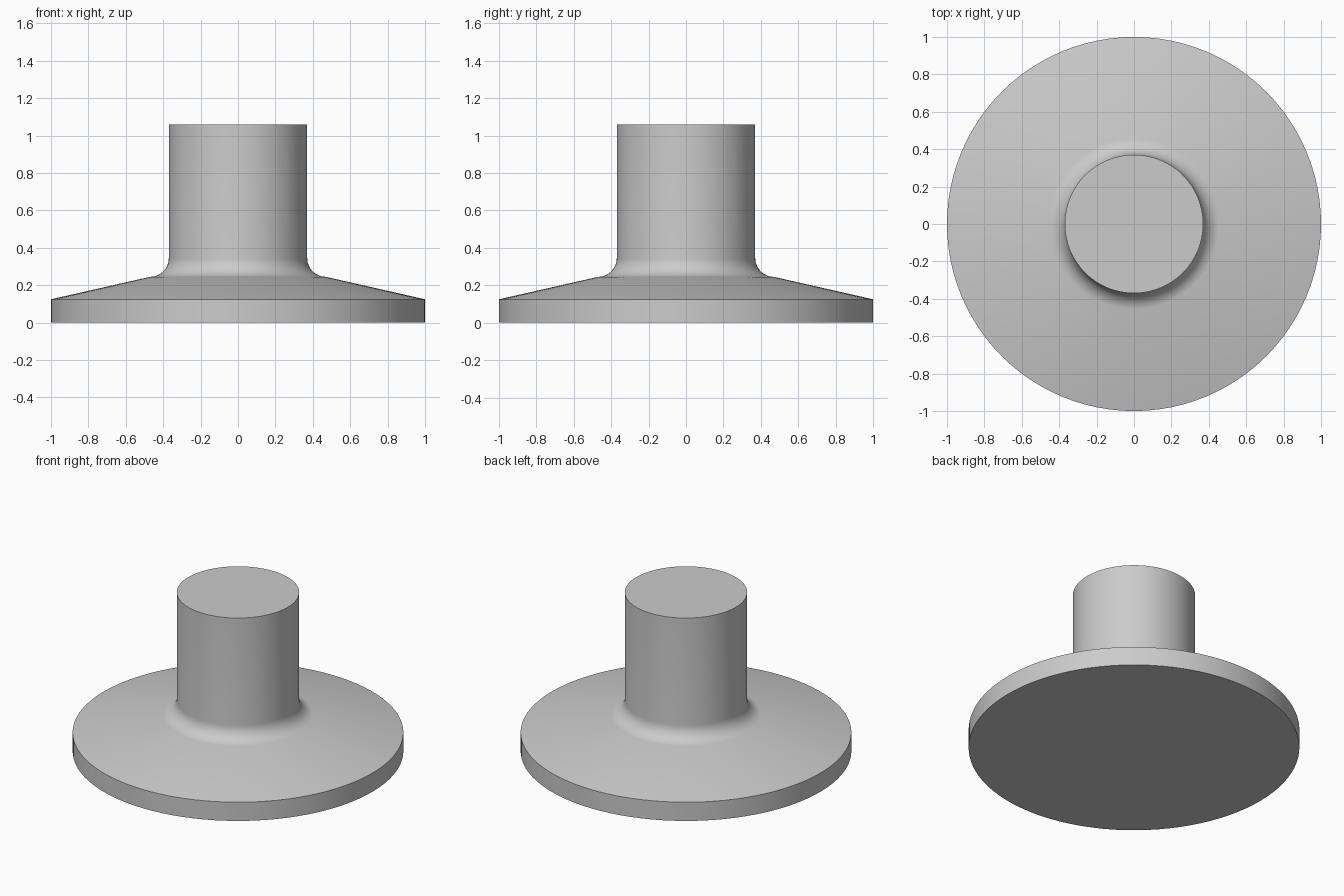
import bpy
import bmesh
from math import cos, sin, pi, radians
from mathutils import Matrix, Vector

cube = bpy.data.objects.get("Cube")
if cube:
    bpy.data.objects.remove(cube, do_unlink=True)

SEGMENTS = 96
BASE_RADIUS, RIM_HEIGHT = 1.0, 0.125
STEM_RADIUS, TOTAL_HEIGHT = 0.37, 1.06
FILLET_RADIUS, FILLET_FOOT, FILLET_STEPS = 0.1, 0.245, 10

# Plain grey material
grey = bpy.data.materials.new("plain_grey")
grey.use_nodes = True
colour = (0.6, 0.6, 0.6, 1)
grey.diffuse_color = colour
grey.node_tree.nodes["Principled BSDF"].inputs["Base Color"].default_value = colour

# Half profile: rim, sloping flange, concave fillet, stem
profile = [(BASE_RADIUS, 0), (BASE_RADIUS, RIM_HEIGHT)]
for i in range(FILLET_STEPS + 1):
    a = -pi / 2 - pi / 2 * i / FILLET_STEPS
    profile.append((STEM_RADIUS + FILLET_RADIUS * (1 + cos(a)),
                    FILLET_FOOT + FILLET_RADIUS * (1 + sin(a))))
profile.append((STEM_RADIUS, TOTAL_HEIGHT))

# Turn the profile around the vertical axis
bm = bmesh.new()
rings = []
for r, z in profile:
    rings.append([bm.verts.new(Matrix.Rotation(2 * pi * k / SEGMENTS, 3, 'Z') @ Vector((r, 0, z)))
                  for k in range(SEGMENTS)])
for low, high in zip(rings, rings[1:]):
    for k in range(SEGMENTS):
        n = (k + 1) % SEGMENTS
        bm.faces.new((low[k], low[n], high[n], high[k]))

# Flat underside and stem top
bm.faces.new(rings[0][::-1])
bm.faces.new(rings[-1])
bm.normal_update()

mesh = bpy.data.meshes.new("flanged_stem")
bm.to_mesh(mesh)
bm.free()
mesh.materials.append(grey)
part = bpy.data.objects.new("flanged_stem", mesh)
bpy.context.collection.objects.link(part)

# Smooth curves with crisp rims
bpy.ops.object.select_all(action='DESELECT')
part.select_set(True)
bpy.context.view_layer.objects.active = part
bpy.ops.object.shade_smooth_by_angle(angle=radians(30))
